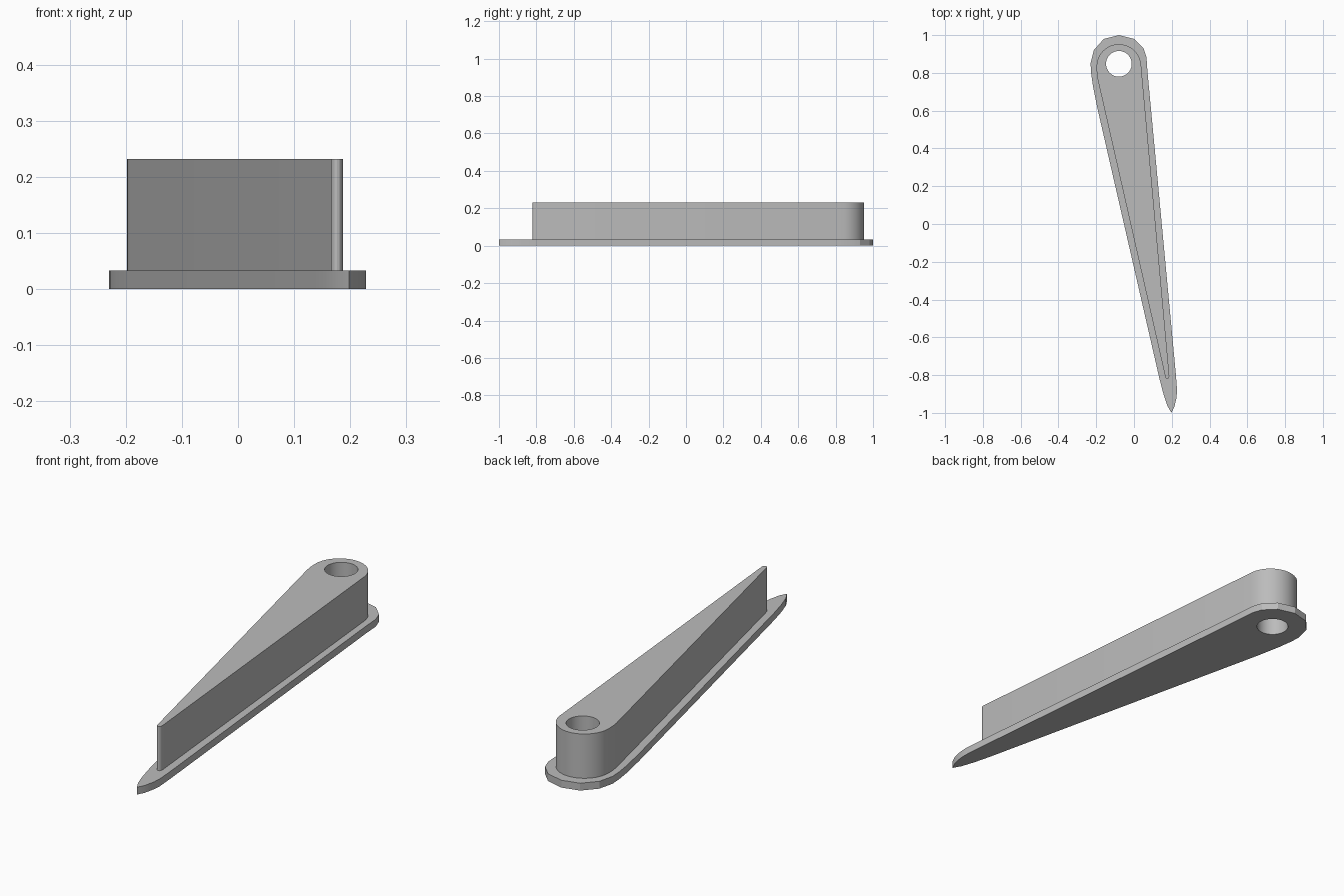
import bpy, bmesh, math

if "Cube" in bpy.data.objects:
    bpy.data.objects.remove(bpy.data.objects["Cube"], do_unlink=True)

grey = bpy.data.materials.new("plain grey")
grey.use_nodes = True
colour = (0.5, 0.5, 0.5, 1)
grey.diffuse_color = colour
grey.node_tree.nodes["Principled BSDF"].inputs["Base Color"].default_value = colour

HOLE = (-0.08, 0.848)


def arc(cx, cy, rx, ry, start, end, steps):
    """Points along an elliptical arc, angles in degrees."""
    angles = [math.radians(start + (end - start) * i / steps) for i in range(steps + 1)]
    return [(cx + rx * math.cos(a), cy + ry * math.sin(a)) for a in angles]


def slab(name, outline, z0, z1):
    """Extruded outline pierced by the round pivot hole."""
    bm = bmesh.new()
    edges = []
    for loop in (outline, arc(*HOLE, 0.068, 0.068, 0, 360, 48)[:-1]):
        verts = [bm.verts.new((x, y, z0)) for x, y in loop]
        edges += [bm.edges.new((v, verts[i - 1])) for i, v in enumerate(verts)]
    bmesh.ops.triangle_fill(bm, edges=edges, use_beauty=True)
    bmesh.ops.dissolve_limit(bm, angle_limit=0.01, verts=[], edges=bm.edges[:])
    up = bmesh.ops.extrude_face_region(bm, geom=bm.faces[:], use_keep_orig=True)["geom"]
    top = [v for v in up if isinstance(v, bmesh.types.BMVert)]
    bmesh.ops.translate(bm, verts=top, vec=(0, 0, z1 - z0))
    bmesh.ops.recalc_face_normals(bm, faces=bm.faces[:])
    mesh = bpy.data.meshes.new(name)
    bm.to_mesh(mesh)
    bm.free()
    mesh.materials.append(grey)
    ob = bpy.data.objects.new(name, mesh)
    bpy.context.collection.objects.link(ob)
    bpy.ops.object.select_all(action="DESELECT")
    ob.select_set(True)
    bpy.context.view_layer.objects.active = ob
    bpy.ops.object.shade_smooth_by_angle(angle=math.radians(25))
    return ob


# Base flange: coarse round head, long taper, slim rounded tip
flange = [(0.071, 0.81), (0.066, 0.884), (0.05, 0.93), (0, 0.98), (-0.08, 1.0),
          (-0.16, 0.98), (-0.213, 0.92), (-0.23, 0.85), (-0.227, 0.8),
          (-0.218, 0.735), (-0.193, 0.61),
          (0.135, -0.82), (0.156, -0.9), (0.177, -0.963), (0.198, -1.0),
          (0.214, -0.968), (0.225, -0.92), (0.228, -0.88), (0.222, -0.8)]
slab("base_flange", flange, 0, 0.033)

# Raised wedge: smooth round head tapering to a narrow blunt tip
wedge = (arc(-0.08, 0.832, 0.118, 0.12, 5, 180, 28)
         + [(-0.197, 0.8), (-0.192, 0.765)]
         + arc(0.176, -0.805, 0.011, 0.015, 185, 360, 8)
         + [(0.044, 0.77)])
slab("raised_wedge", wedge, 0.033, 0.232)
